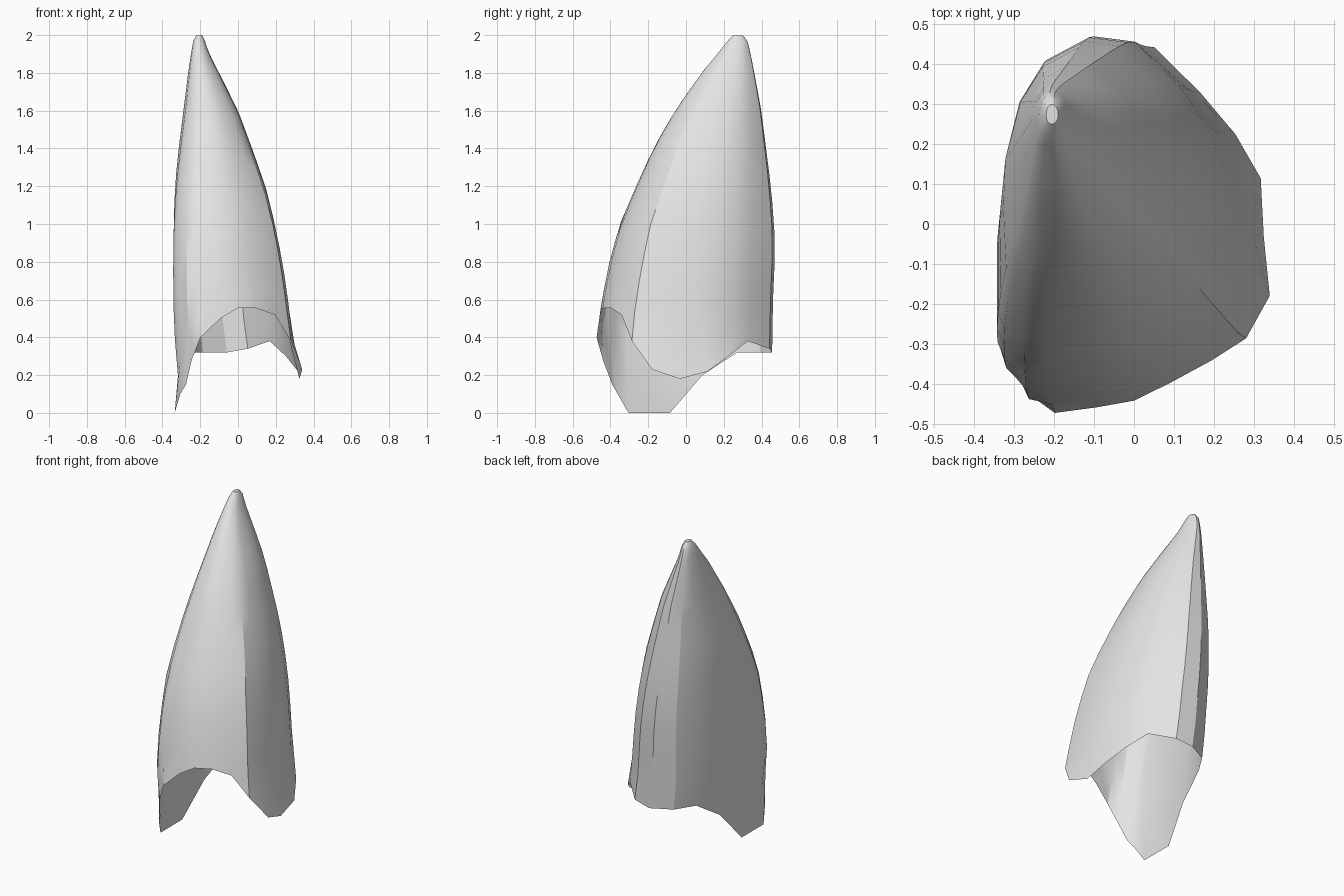
import bpy
import bmesh
import math
from mathutils import Vector

default_cube = bpy.data.objects.get("Cube")
if default_cube:
    bpy.data.objects.remove(default_cube, do_unlink=True)

# Bounding box of the cross-section by height: z, x min, x max, y min, y max
EXTENTS = [
    (0, -.335, .34, -.46, .455), (.18, -.318, .325, -.465, .455),
    (.23, -.318, .34, -.465, .455), (.4, -.335, .287, -.473, .457),
    (.6, -.343, .265, -.445, .46), (.8, -.343, .235, -.405, .47),
    (1, -.34, .195, -.35, .467), (1.2, -.335, .145, -.265, .45),
    (1.4, -.315, .075, -.175, .425), (1.6, -.29, 0, -.06, .4),
    (1.8, -.265, -.1, .08, .363), (1.9, -.25, -.152, .165, .343),
    (1.97, -.237, -.175, .22, .326), (2, -.22, -.19, .25, .3),
]

# Cross-section going counter-clockwise: across, along, height of the rim
SECTION = [
    (.4, 0, .5), (.56, .01, .555), (.71, .06, .555), (.87, .125, .52),
    (.98, .2, .38), (1, .31, .23), (1, .47, .18), (.97, .63, .22),
    (.9, .75, .3), (.8, .86, .38), (.6, .985, .34), (.42, 1, .32),
    (.22, .93, .32), (.1, .8, .32), (.03, .6, .2), (0, .41, 0),
    (0, .17, 0), (.03, .11, .1), (.07, .08, .15), (.12, .03, .28),
    (.22, 0, .4),
]


def extents_at(height):
    """Interpolate the bounding box of the shell at one height."""
    for low, high in zip(EXTENTS, EXTENTS[1:]):
        if height <= high[0]:
            blend = (height - low[0]) / (high[0] - low[0])
            return [a + (b - a) * blend for a, b in zip(low[1:], high[1:])]
    return EXTENTS[-1][1:]


def shell_point(across, along, height):
    """Place a section point, rounding the section towards the tip."""
    offset = Vector((across - .5, along - .5))
    rounded = offset.normalized() * .5
    offset = offset.lerp(rounded, max(0, height - 1) * .8)
    left, right, front, back = extents_at(height)
    return (left + (right - left) * (offset.x + .5),
            front + (back - front) * (offset.y + .5),
            height)


def make_material(name, colour):
    material = bpy.data.materials.new(name)
    material.use_nodes = True
    material.diffuse_color = colour
    shader = material.node_tree.nodes["Principled BSDF"]
    shader.inputs["Base Color"].default_value = colour
    return material


# Pointed shell: rings lofted from the wavy rim up to the tip
mesh_builder = bmesh.new()
rings = []
ring_count = 16
for level in range(ring_count + 1):
    # Rings crowd together near the tip to keep it rounded
    climb = math.sin(level / ring_count * math.pi / 2)
    ring = []
    for across, along, rim in SECTION:
        height = rim + (2 - rim) * climb
        ring.append(mesh_builder.verts.new(shell_point(across, along, height)))
    rings.append(ring)

for lower, upper in zip(rings, rings[1:]):
    for i in range(len(lower)):
        j = (i + 1) % len(lower)
        mesh_builder.faces.new((lower[i], lower[j], upper[j], upper[i]))

# Small closed tip
mesh_builder.faces.new(rings[-1])

mesh = bpy.data.meshes.new("pointed_shell")
mesh_builder.to_mesh(mesh)
mesh_builder.free()
mesh.materials.append(make_material("pale grey", (.78, .765, .765, 1)))

shell = bpy.data.objects.new("pointed_shell", mesh)
bpy.context.collection.objects.link(shell)

# Smooth shading with crisp ridges
bpy.ops.object.select_all(action="DESELECT")
shell.select_set(True)
bpy.context.view_layer.objects.active = shell
bpy.ops.object.shade_smooth_by_angle(angle=math.radians(28))
